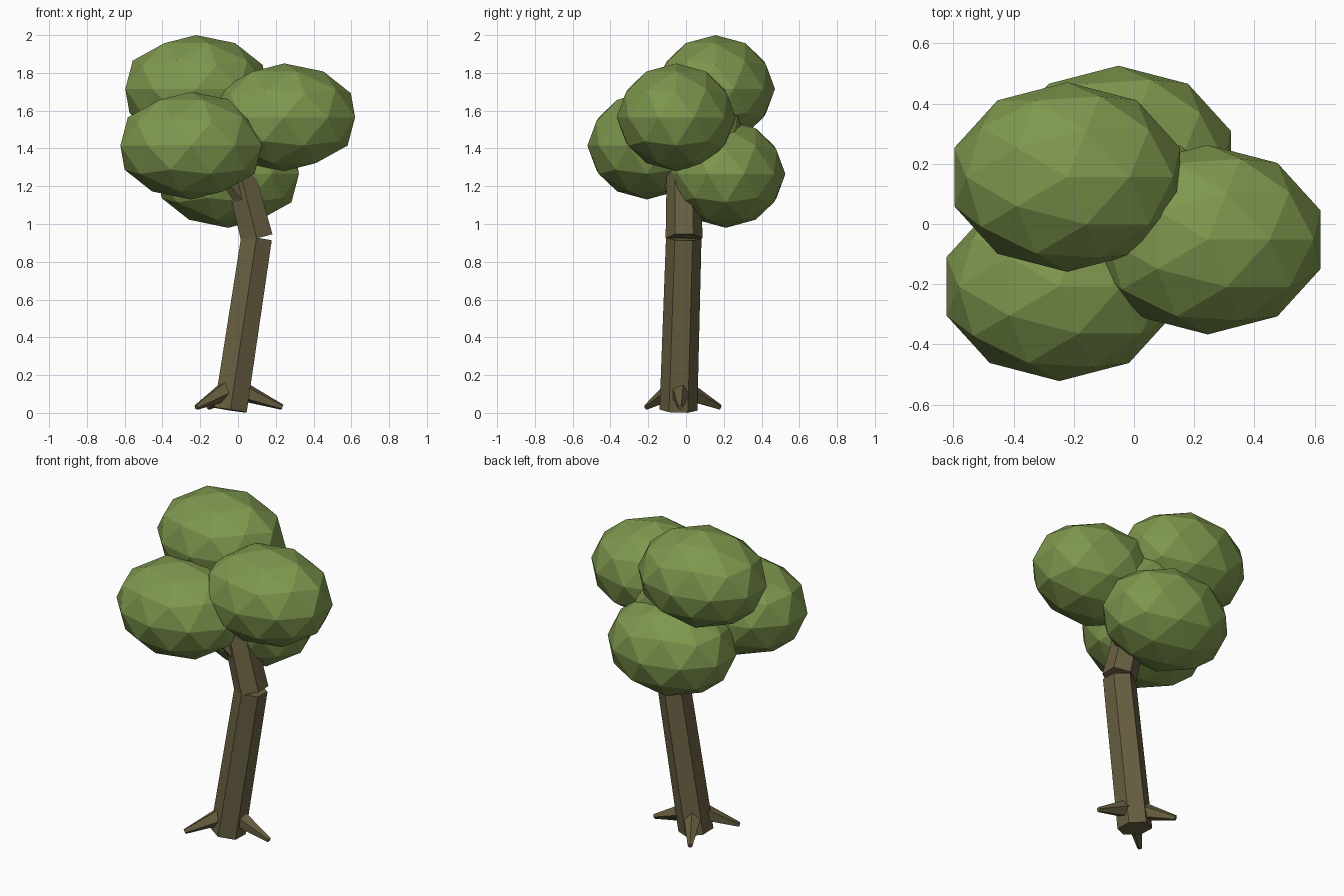
import bpy, bmesh
from mathutils import Vector, Matrix

if "Cube" in bpy.data.objects:
    bpy.data.objects.remove(bpy.data.objects["Cube"])


def material(name, rgb):
    m = bpy.data.materials.new(name)
    m.diffuse_color = (*rgb, 1)
    m.use_nodes = True
    m.node_tree.nodes["Principled BSDF"].inputs["Base Color"].default_value = m.diffuse_color
    return m


BARK = material("bark brown", (0.14, 0.115, 0.053))
LEAF = material("leaf green", (0.21, 0.31, 0.075))


def add_object(name, bm, mat):
    mesh = bpy.data.meshes.new(name)
    bm.to_mesh(mesh)
    bm.free()
    mesh.materials.append(mat)
    bpy.context.collection.objects.link(bpy.data.objects.new(name, mesh))


def limb(name, start, end, r1, r2, sides=6):
    """Tapered prism running from start to end."""
    a, b = Vector(start), Vector(end)
    spin = Vector((0, 0, 1)).rotation_difference(b - a).to_matrix().to_4x4()
    bm = bmesh.new()
    bmesh.ops.create_cone(bm, cap_ends=True, segments=sides, radius1=r1,
                          radius2=r2, depth=(b - a).length,
                          matrix=Matrix.Translation((a + b) / 2) @ spin)
    add_object(name, bm, BARK)


def leaf_blob(name, centre, scale=1.0):
    """Flattened low-poly ball of leaves."""
    size = Vector((0.394, 0.315, 0.285)) * scale
    bm = bmesh.new()
    bmesh.ops.create_icosphere(bm, subdivisions=2, radius=1,
                               matrix=Matrix.Translation(centre) @ Matrix.Diagonal((*size, 1)))
    add_object(name, bm, LEAF)


# Bent trunk in two segments
limb("lower_trunk", (-0.04, -0.04, 0.015), (0.098, -0.012, 0.925), 0.1, 0.094)
limb("upper_trunk", (0.1, -0.01, 0.925), (-0.03, -0.015, 1.43), 0.098, 0.085)

# Short branches reaching into the leaves
limb("front_branch", (0.05, -0.03, 1.1), (-0.13, -0.12, 1.32), 0.05, 0.03)
limb("back_branch", (0.07, 0.0, 1.02), (-0.03, 0.15, 1.22), 0.05, 0.03)

# Roots
limb("right_root", (0.02, -0.03, 0.115), (0.235, -0.03, 0.03), 0.055, 0.015, 5)
limb("front_root", (-0.06, -0.07, 0.12), (-0.22, -0.21, 0.03), 0.055, 0.015, 5)
limb("back_root", (-0.05, 0.0, 0.115), (-0.155, 0.18, 0.03), 0.055, 0.015, 5)

# Canopy
leaf_blob("top_leaves", (-0.222, 0.156, 1.715))
leaf_blob("right_leaves", (0.245, -0.052, 1.565))
leaf_blob("front_leaves", (-0.248, -0.207, 1.415))
leaf_blob("back_leaves", (-0.052, 0.211, 1.265))
leaf_blob("inner_leaves", (-0.02, 0.06, 1.48), 0.78)
